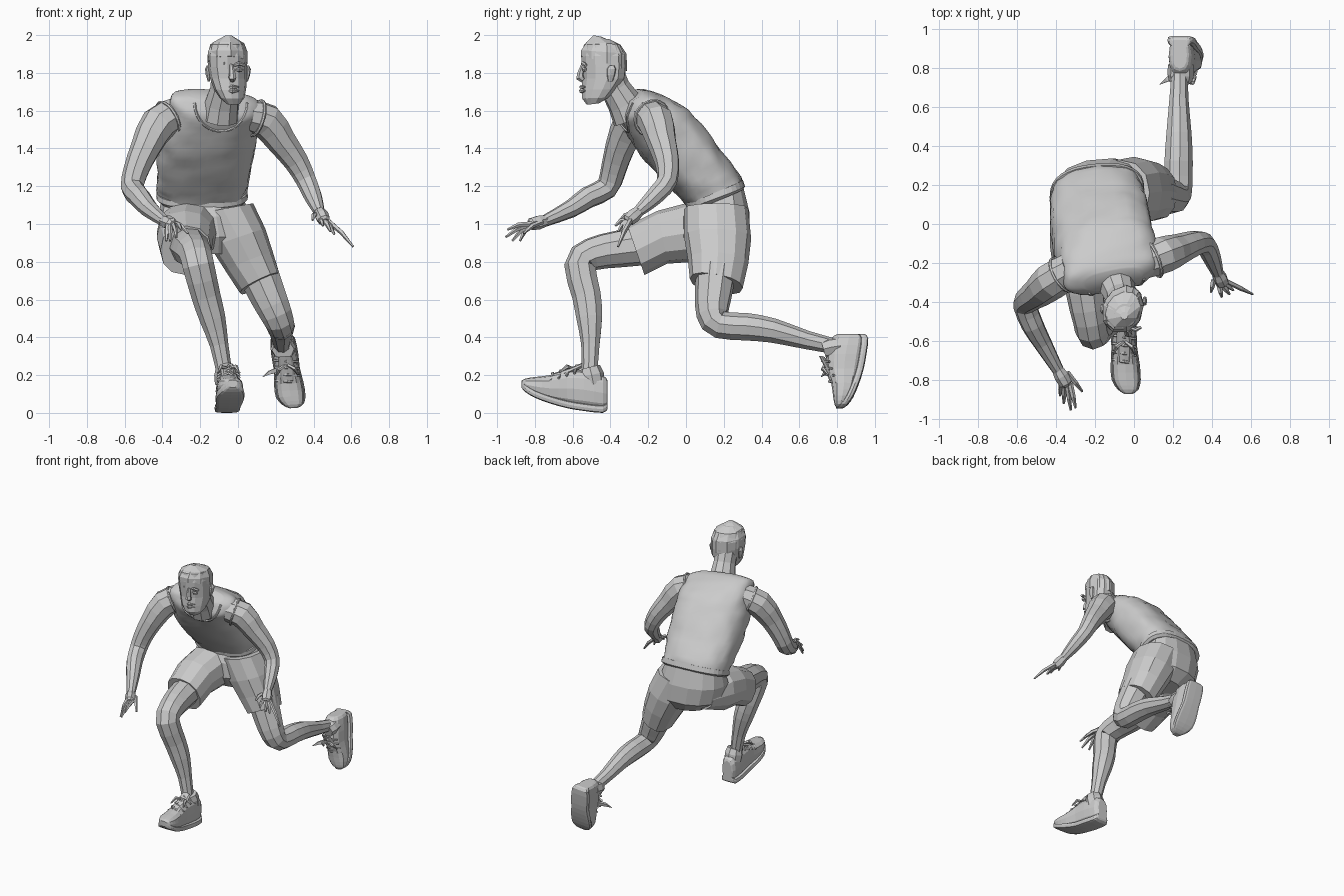
import bpy, bmesh, math
from mathutils import Vector, Matrix, noise
from mathutils.bvhtree import BVHTree


def skin(name, loops, smooth=False, mat=None):
    """Bridge vertex loops of equal length, cap both ends."""
    bm = bmesh.new()
    vs = [[bm.verts.new(mat @ p if mat else p) for p in lp] for lp in loops]
    n = len(vs[0])
    for a, b in zip(vs, vs[1:]):
        for i in range(n):
            bm.faces.new((a[i], a[(i + 1) % n], b[(i + 1) % n], b[i]))
    bm.faces.new(vs[0])
    bm.faces.new(vs[-1])
    bmesh.ops.recalc_face_normals(bm, faces=bm.faces)
    me = bpy.data.meshes.new(name)
    bm.to_mesh(me)
    bm.free()
    for f in me.polygons:
        f.use_smooth = smooth
    ob = bpy.data.objects.new(name, me)
    bpy.context.collection.objects.link(ob)
    return ob


def spline(rows, sub):
    """Catmull-Rom interpolation of rows of numbers."""
    out = []
    for i in range(len(rows) - 1):
        p = [rows[max(0, min(len(rows) - 1, i + k))] for k in (-1, 0, 1, 2)]
        for s in range(sub):
            t = s / sub
            out.append([b + .5 * t * (c - a + t * (2*a - 5*b + 4*c - d + t * (3*(b - c) + d - a)))
                        for a, b, c, d in zip(*p)])
    return out + [rows[-1]]


def loft(name, rings, n=12, p=2.0, sub=1, smooth=False, mat=None, bump=0):
    """Ring = x centre, half width, width dy, width dz, then (y, z) of both depth ends."""
    loops = []
    for xc, hw, dy, dz, ya, za, yb, zb in spline(rings, sub):
        c = Vector((xc, (ya + yb) / 2, (za + zb) / 2))
        w, d = Vector((hw, dy, dz)), Vector((0, (yb - ya) / 2, (zb - za) / 2))
        lp = []
        for i in range(n):
            a = 2 * math.pi * i / n
            u, v = (math.copysign(abs(f) ** (2 / p), f) for f in (math.cos(a), math.sin(a)))
            q = w * u + d * v
            lp.append(c + q * (1 + bump * noise.noise((c + q) * 14)))
        loops.append(lp)
    return skin(name, loops, smooth, mat)


def tube(name, pts, n=8, sub=1, mat=None):
    """Round limb through points (x, y, z, radius)."""
    rows = spline(pts, sub)
    P = [Vector(r[:3]) for r in rows]
    loops, prev, side = [], None, None
    for i, r in enumerate(rows):
        t = (P[min(i + 1, len(P) - 1)] - P[max(i - 1, 0)]).normalized()
        side = t.orthogonal().normalized() if prev is None else prev.rotation_difference(t) @ side
        up, prev = t.cross(side), t
        loops.append([P[i] + r[3] * (side * math.cos(2 * math.pi * k / n) + up * math.sin(2 * math.pi * k / n))
                      for k in range(n)])
    return skin(name, loops, False, mat)


# Tank top
torso = loft("tank_top", [
    (-.19, .23, .02, 0, .02, 1.08, .305, 1.2), (-.19, .24, .02, 0, -.02, 1.13, .275, 1.27),
    (-.175, .25, .03, 0, -.13, 1.24, .18, 1.39), (-.16, .255, .04, 0, -.23, 1.36, .09, 1.51),
    (-.14, .25, .04, -.01, -.31, 1.48, 0, 1.61), (-.125, .245, .04, -.02, -.35, 1.56, -.1, 1.67),
    (-.118, .22, .04, -.02, -.34, 1.62, -.19, 1.705), (-.11, .15, .03, -.01, -.33, 1.65, -.24, 1.71)],
    n=32, p=2.5, sub=4, smooth=True, bump=.06)
loft("shirt_hem", [(-.19, .225, .02, 0, .02, 1.07, .30, 1.185), (-.19, .243, .02, 0, .005, 1.085, .31, 1.2),
                   (-.19, .24, .02, 0, .0, 1.11, .298, 1.235)], n=32, p=2.5)

# Scooped neckline laid on the chest
bvh = BVHTree.FromObject(torso, bpy.context.evaluated_depsgraph_get())
trim = []
for i in range(15):
    a = math.pi * i / 14
    x, z = -.09 - .14 * math.cos(a), 1.64 - .15 * math.sin(a)
    hit = bvh.ray_cast(Vector((x, -2, z)), Vector((0, 1, 0)))[0]
    if hit:
        trim.append((*hit, .008))
tube("neckline", trim, n=6)

# Shorts: seat and two legs
loft("shorts_seat", [
    (-.19, .21, .02, 0, .02, 1.13, .3, 1.2), (-.18, .24, .02, 0, -.02, 1.04, .335, 1.06),
    (-.16, .225, .02, 0, -.02, .93, .335, .93), (-.14, .13, .02, 0, .04, .84, .27, .85)], n=14, p=2.3)
loft("shorts_right_leg", [
    (-.25, .13, 0, 0, .22, .87, .2, 1.06), (-.27, .16, 0, 0, .05, .80, 0, 1.11),
    (-.28, .15, 0, 0, -.1, .79, -.15, 1.07), (-.275, .135, 0, 0, -.22, .73, -.31, .99)], n=12, p=2.3)
loft("shorts_left_leg", [
    (-.08, .16, 0, .03, -.01, 1.08, .33, 1.08), (0, .145, 0, .05, -.01, .93, .345, .92),
    (.06, .125, 0, .05, .01, .81, .33, .79), (.115, .105, 0, .05, .02, .71, .3, .66)], n=12, p=2.3)

# Legs
tube("right_leg", [
    (-.27, -.12, .9, .11), (-.25, -.35, .87, .1), (-.225, -.5, .84, .088), (-.21, -.56, .78, .085),
    (-.17, -.525, .62, .078), (-.135, -.51, .5, .07), (-.1, -.505, .36, .05), (-.07, -.51, .2, .042)], n=9, sub=2)
tube("left_leg", [
    (.1, .16, .76, .11), (.16, .145, .62, .098), (.205, .14, .52, .085), (.225, .18, .465, .074),
    (.228, .32, .455, .074), (.23, .46, .435, .066), (.23, .64, .385, .05), (.235, .82, .345, .04)], n=9, sub=2)


# Shoes: modelled for the planted foot, then turned for the trailing foot
def shoe(side, mat):
    rows = [(-.06, .035, -.415, .03, .17), (-.06, .056, -.44, .01, .2), (-.055, .062, -.54, .02, .225),
            (-.05, .06, -.63, .035, .225), (-.045, .068, -.72, .06, .2), (-.04, .068, -.8, .09, .19),
            (-.03, .048, -.85, .12, .182), (-.028, .02, -.872, .145, .17)]
    loft(side + "_shoe", [(x, w, 0, 0, y, b, y, t) for x, w, y, b, t in rows], p=2.5, sub=2, mat=mat)
    loft(side + "_sole", [(x, w * 1.1, 0, 0, y, b - .01, y, b + .03)
                          for x, w, y, b, t in rows], p=5, sub=2, mat=mat)
    tube(side + "_shoe_collar", [(-.06, -.49, .15, .062), (-.06, -.5, .2, .066), (-.062, -.51, .24, .056)], mat=mat)
    loft(side + "_tongue", [(-.05, .035, 0, 0, -.72, .17, -.7, .21), (-.05, .04, 0, 0, -.62, .2, -.61, .24),
                            (-.055, .035, 0, 0, -.555, .235, -.55, .265)], n=8, mat=mat)
    for k in range(4):
        y, z = -.58 - .042 * k, .245 - .013 * k
        tube(side + "_lace", [(-.11, y + .01, z - .035, .007), (-.05, y, z + .004, .009),
                              (.01, y - .01, z - .035, .007)], n=5, mat=mat)
    for s in (-1, 1):
        tube(side + "_lace_loop", [(-.05, -.6, .235, .008), (-.05 + s * .04, -.63, .245, .012),
                                   (-.05 + s * .055, -.67, .215, .004)], n=5, mat=mat)


shoe("right", Matrix())
shoe("left", Matrix.Translation((.24, .965, .42)) @ Matrix.Rotation(math.radians(-4), 4, 'Y')
     @ Matrix.Rotation(math.radians(90), 4, 'X') @ Matrix.Diagonal((1.05, .86, .98, 1))
     @ Matrix.Translation((.055, .41, 0)))
tube("loose_lace", [(.22, .78, .23, .02), (.17, .74, .215, .014), (.13, .715, .19, .001)], n=4)

# Arms
right_arm = [(-.32, -.23, 1.585, .09), (-.42, -.29, 1.53, .098), (-.49, -.35, 1.4, .08), (-.54, -.385, 1.28, .068),
             (-.558, -.42, 1.19, .062), (-.52, -.52, 1.14, .058), (-.47, -.61, 1.08, .048), (-.39, -.75, 1.015, .031)]
left_arm = [(.05, -.2, 1.575, .085), (.15, -.16, 1.545, .096), (.23, -.13, 1.44, .08), (.31, -.1, 1.33, .066),
            (.362, -.1, 1.23, .055), (.39, -.15, 1.165, .05), (.41, -.2, 1.115, .042), (.43, -.255, 1.065, .03)]
for side, arm in (("right", right_arm), ("left", left_arm)):
    tube(side + "_arm", arm, n=9, sub=2)
    a, b = Vector(arm[0][:3]), Vector(arm[1][:3])
    d = (b - a) * Vector((1, 1, .5)).x
    bpy.ops.mesh.primitive_torus_add(major_segments=20, minor_segments=6, major_radius=.096, minor_radius=.009,
                                     location=a.lerp(b, .5), rotation=d.to_track_quat('Z', 'Y').to_euler())
    bpy.context.object.name = side + "_armhole"


# Hands: palm plus bent fingers, thumb last
def hand(side, wrist, palm, spread, tips):
    w, p, s = Vector(wrist), Vector(palm), Vector(spread)
    tube(side + "_palm", [(*w, .03), (*w.lerp(p, .5), .038), (*p, .034), (*(p + (p - w) * .15), .02)], n=7)
    for i, tip in enumerate(tips):
        t = Vector(tip)
        base = w.lerp(p, .35) + s * 1.2 if i == len(tips) - 1 else p + s * (i - 1.5) * .5
        mid = base.lerp(t, .55) + Vector((0, 0, .012))
        tube(side + "_finger", [(*base, .014), (*mid, .013), (*t, .006)], n=5)


hand("right", (-.395, -.74, 1.018), (-.35, -.82, 1.0), (.03, .005, 0),
     [(-.38, -.88, .91), (-.36, -.92, .91), (-.325, -.955, .93), (-.3, -.945, .97), (-.265, -.86, .95)])
hand("left", (.43, -.25, 1.068), (.455, -.305, 1.02), (-.025, -.015, 0),
     [(.61, -.36, .88), (.51, -.34, .945), (.49, -.36, .96), (.45, -.375, .99), (.395, -.35, 1.02)])

# Neck
tube("neck", [(-.095, -.29, 1.56, .1), (-.085, -.325, 1.64, .092), (-.068, -.375, 1.72, .08),
              (-.06, -.41, 1.8, .082)], n=10)

# Head and hair
loft("head", [
    (-.025, .035, .01, 0, -.525, 1.632, -.46, 1.64), (-.032, .065, .015, 0, -.55, 1.665, -.41, 1.67),
    (-.042, .085, .02, 0, -.553, 1.71, -.37, 1.715), (-.05, .098, .02, 0, -.548, 1.77, -.325, 1.77),
    (-.055, .104, .02, 0, -.552, 1.83, -.318, 1.83), (-.057, .105, .02, 0, -.555, 1.89, -.32, 1.89),
    (-.057, .09, .02, 0, -.54, 1.95, -.35, 1.95), (-.057, .04, .01, 0, -.49, 1.98, -.41, 1.98)], n=12, p=2.2)
loft("hair", [
    (-.056, .107, .02, 0, -.56, 1.89, -.314, 1.81), (-.057, .108, .02, 0, -.56, 1.92, -.316, 1.9),
    (-.055, .088, .02, 0, -.53, 1.963, -.35, 1.95), (-.05, .02, .0, 0, -.49, 1.999, -.45, 1.992)], n=9)

# Face
tube("nose", [(-.035, -.545, 1.845, .01), (-.03, -.56, 1.795, .017), (-.03, -.562, 1.775, .022),
              (-.03, -.545, 1.76, .014)], n=6)
for z, r in ((1.725, .012), (1.705, .014)):
    tube("lip", [(-.065, -.535, z, .004), (-.03, -.553, z, r), (.005, -.535, z, .004)], n=6)
for s in (-1, 1):
    x = -.033 + s * .04
    tube("brow", [(x - .028, -.53, 1.84, .008), (x, -.545, 1.85, .012), (x + .028, -.53, 1.84, .008)], n=6)
    tube("eye", [(x - .02, -.532, 1.815, .005), (x, -.538, 1.818, .013), (x + .02, -.532, 1.815, .005)], n=6)
    ex, ey = -.054 + s * .1, -.42 + s * .02
    loft("ear", [(ex + s * dx, w, 0, 0, ey + f, z, ey + b, z) for dx, w, f, b, z in (
        (0, .007, -.012, .012, 1.755), (.006, .012, -.02, .025, 1.79),
        (.01, .012, -.02, .03, 1.82), (.006, .006, -.005, .02, 1.84))], n=7)
